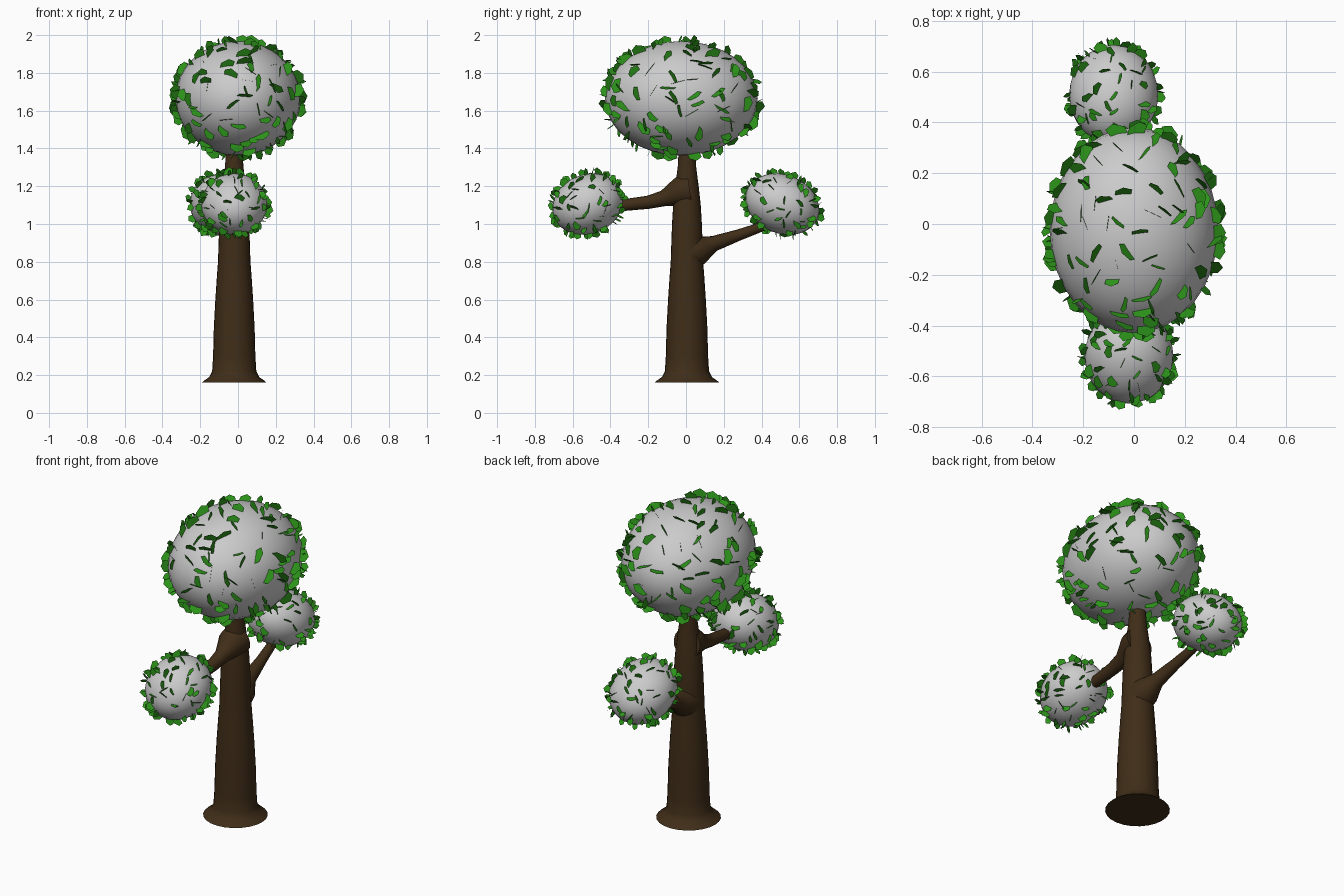
import bpy, bmesh, math, random
from mathutils import Vector, Matrix

if "Cube" in bpy.data.objects:
    bpy.data.objects.remove(bpy.data.objects["Cube"])

random.seed(4)


def material(name, rgb):
    m = bpy.data.materials.new(name)
    m.diffuse_color = (*rgb, 1)
    m.use_nodes = True
    m.node_tree.nodes["Principled BSDF"].inputs["Base Color"].default_value = m.diffuse_color
    return m


bark = material("bark", (0.05, 0.026, 0.009))
green = material("leaf_green", (0.025, 0.29, 0.01))


def make_object(name, bm, mat=None, smooth=True):
    me = bpy.data.meshes.new(name)
    bm.to_mesh(me)
    bm.free()
    ob = bpy.data.objects.new(name, me)
    bpy.context.collection.objects.link(ob)
    if mat:
        me.materials.append(mat)
    if smooth:
        bpy.context.view_layer.objects.active = ob
        ob.select_set(True)
        bpy.ops.object.shade_smooth_by_angle(angle=math.radians(40))
        ob.select_set(False)
    return ob


def tube(name, path, sides=16):
    """Closed tube through (x, y, z, radius) stations."""
    bm = bmesh.new()
    pts = [Vector(p[:3]) for p in path]
    rings = []
    for i, p in enumerate(pts):
        tan = (pts[min(i + 1, len(pts) - 1)] - pts[max(i - 1, 0)]).normalized()
        if name == "trunk":
            tan = Vector((0, 0, 1))
        side = Vector((1, 0, 0))
        side = (side - tan * side.dot(tan)).normalized()
        up = tan.cross(side)
        rings.append([bm.verts.new(p + path[i][3] * (side * math.cos(a) + up * math.sin(a)))
                      for a in (2 * math.pi * k / sides for k in range(sides))])
    for r0, r1 in zip(rings, rings[1:]):
        for k in range(sides):
            n = (k + 1) % sides
            bm.faces.new((r0[k], r0[n], r1[n], r1[k]))
    bm.faces.new(rings[0][::-1])
    bm.faces.new(rings[-1])
    return make_object(name, bm, bark)


def foliage(name, centre, radii, tilt, count, width, height):
    """Smooth ellipsoid with flat leaves standing out of its surface."""
    place = Matrix.Translation(centre) @ Matrix.Rotation(math.radians(tilt), 4, 'X')
    bm = bmesh.new()
    bmesh.ops.create_uvsphere(bm, u_segments=32, v_segments=16, radius=1,
                              matrix=place @ Matrix.Diagonal((*radii, 1)))
    make_object(name, bm)

    shape = [(-0.5, -0.35), (-0.42, 0.55), (0.05, 1.0), (0.5, 0.6), (0.38, -0.35)]
    bm = bmesh.new()
    for i in range(count):
        # even spiral spread with jitter
        z = 1 - 2 * (i + random.random()) / count
        a = i * 2.39996 + random.uniform(-0.5, 0.5)
        s = math.sqrt(max(0, 1 - z * z))
        d = (s * math.cos(a), s * math.sin(a), z)
        pos = Vector([c * r for c, r in zip(d, radii)])
        nrm = Vector([c / r for c, r in zip(d, radii)]).normalized()
        tan = nrm.orthogonal().normalized()
        tan.rotate(Matrix.Rotation(random.uniform(0, 2 * math.pi), 3, nrm))
        up = (nrm + nrm.cross(tan) * random.uniform(-0.7, 0.7)
              + tan * random.uniform(-0.3, 0.3)).normalized()
        k = random.uniform(0.75, 1.1)
        bm.faces.new([bm.verts.new(place @ (pos + k * (tan * u * width + up * v * height)))
                      for u, v in shape])
    make_object(name + "_leaves", bm, green, smooth=False)


# Trunk with flared foot
tube("trunk", [(-0.02, 0.005, z, r) for z, r in (
    (0.16, 0.172), (0.172, 0.158), (0.19, 0.132), (0.22, 0.117), (0.30, 0.112), (0.45, 0.108),
    (0.60, 0.100), (0.72, 0.092), (0.80, 0.086), (0.92, 0.082), (1.00, 0.079), (1.10, 0.073),
    (1.20, 0.062), (1.30, 0.049), (1.42, 0.042))], 24)

# Branches, widened where they leave the trunk
tube("front_branch", [(-0.02, 0.02, 1.18, 0.085), (-0.02, -0.03, 1.172, 0.08),
                      (-0.02, -0.07, 1.155, 0.062), (-0.02, -0.12, 1.135, 0.042),
                      (-0.02, -0.20, 1.115, 0.035), (-0.02, -0.33, 1.10, 0.031),
                      (-0.02, -0.42, 1.09, 0.028)])
tube("back_branch", [(-0.02, 0.02, 0.845, 0.085), (-0.025, 0.07, 0.862, 0.078),
                     (-0.03, 0.11, 0.88, 0.058), (-0.035, 0.15, 0.897, 0.041),
                     (-0.05, 0.28, 0.942, 0.030), (-0.065, 0.40, 0.985, 0.025),
                     (-0.07, 0.50, 1.03, 0.022)])

# Leafy crown and two side clumps
foliage("crown", (0, -0.025, 1.665), (0.332, 0.405, 0.303), 0, 190, 0.08, 0.042)
foliage("front_clump", (-0.02, -0.52, 1.105), (0.175, 0.192, 0.157), 22, 110, 0.05, 0.036)
foliage("back_clump", (-0.08, 0.51, 1.105), (0.175, 0.202, 0.155), -22, 110, 0.05, 0.036)
